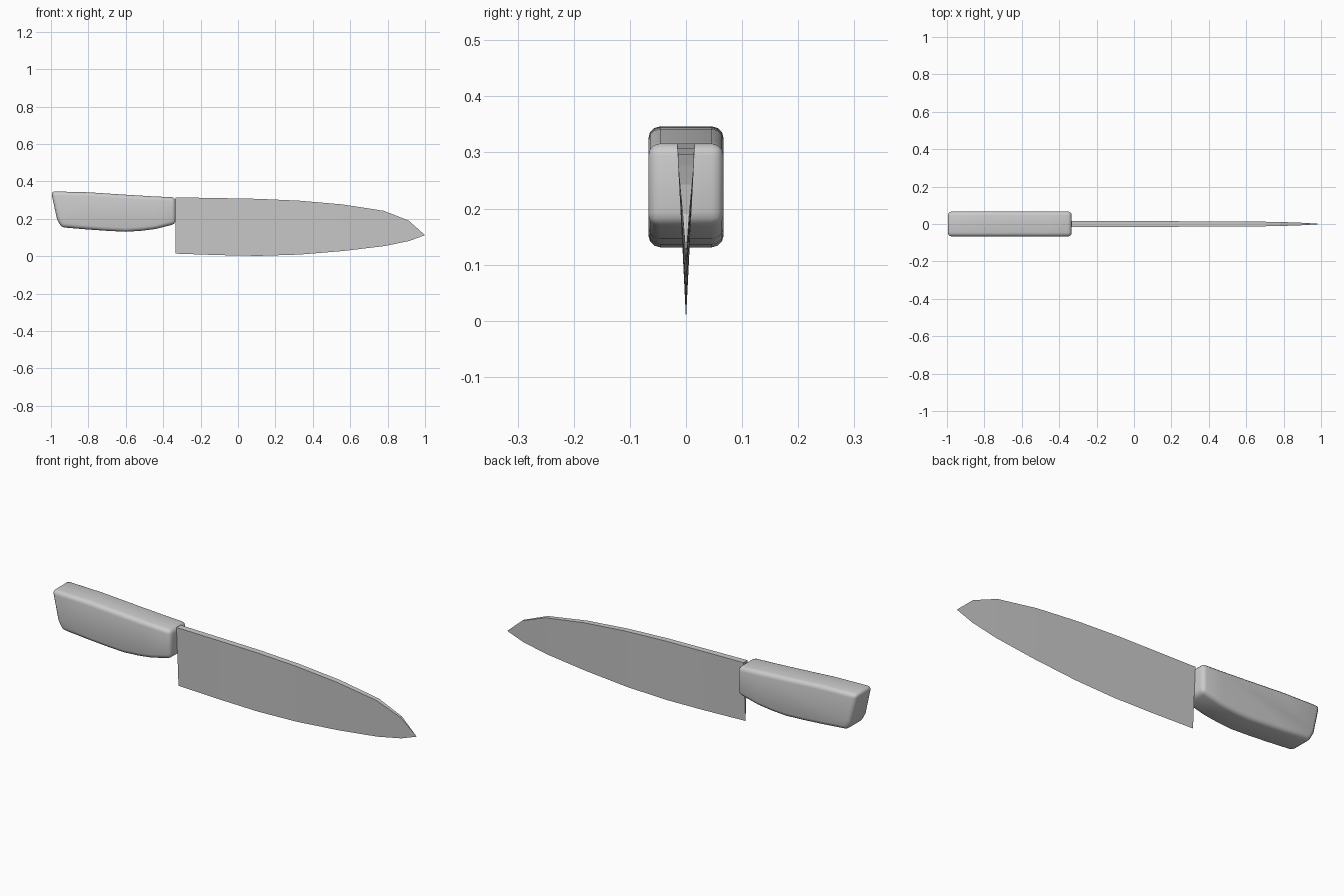
import bpy, bmesh

if "Cube" in bpy.data.objects:
    bpy.data.objects.remove(bpy.data.objects["Cube"])


def make_object(name, bm):
    bmesh.ops.recalc_face_normals(bm, faces=bm.faces[:])
    mesh = bpy.data.meshes.new(name)
    bm.to_mesh(mesh)
    bm.free()
    obj = bpy.data.objects.new(name, mesh)
    bpy.context.collection.objects.link(obj)
    return obj


# Blade: wedge sections (x, spine z, edge z, half spine thickness) lofted to a tip
sections = [
    (-0.333, 0.315, 0.014, 0.016),
    (-0.10, 0.311, 0.006, 0.0155),
    (0.11, 0.307, 0.002, 0.015),
    (0.33, 0.297, 0.009, 0.0145),
    (0.56, 0.277, 0.028, 0.014),
    (0.78, 0.243, 0.054, 0.011),
    (0.913, 0.19, 0.081, 0.006),
]
bm = bmesh.new()
rings = [[bm.verts.new((x, -w, top)), bm.verts.new((x, w, top)), bm.verts.new((x, 0, low))]
         for x, top, low, w in sections]
tip = bm.verts.new((1.0, 0, 0.113))
bm.faces.new(rings[0])
for a, b in zip(rings, rings[1:]):
    for i in range(3):
        j = (i + 1) % 3
        bm.faces.new((a[i], a[j], b[j], b[i]))
for i in range(3):
    bm.faces.new((rings[-1][i], rings[-1][(i + 1) % 3], tip))
make_object("blade", bm)

# Handle: side profile extruded across y, with rounded edges
profile = [
    (-1.0, 0.347), (-0.80, 0.342), (-0.60, 0.329), (-0.45, 0.32), (-0.333, 0.315),
    (-0.333, 0.173), (-0.44, 0.146), (-0.52, 0.136), (-0.60, 0.131), (-0.70, 0.136),
    (-0.80, 0.143), (-0.945, 0.155), (-0.968, 0.20),
]
half = 0.067
bm = bmesh.new()
face = bm.faces.new([bm.verts.new((x, -half, z)) for x, z in profile])
out = bmesh.ops.extrude_face_region(bm, geom=[face])
verts = [v for v in out["geom"] if isinstance(v, bmesh.types.BMVert)]
bmesh.ops.translate(bm, verts=verts, vec=(0, 2 * half, 0))
handle = make_object("handle", bm)
bevel = handle.modifiers.new("rounded_edges", "BEVEL")
bevel.width = 0.021
bevel.segments = 3
bevel.limit_method = "ANGLE"
bevel.angle_limit = 0.6

bpy.context.view_layer.objects.active = handle
handle.select_set(True)
bpy.ops.object.modifier_apply(modifier=bevel.name)
bpy.ops.object.shade_smooth_by_angle(angle=0.75)
